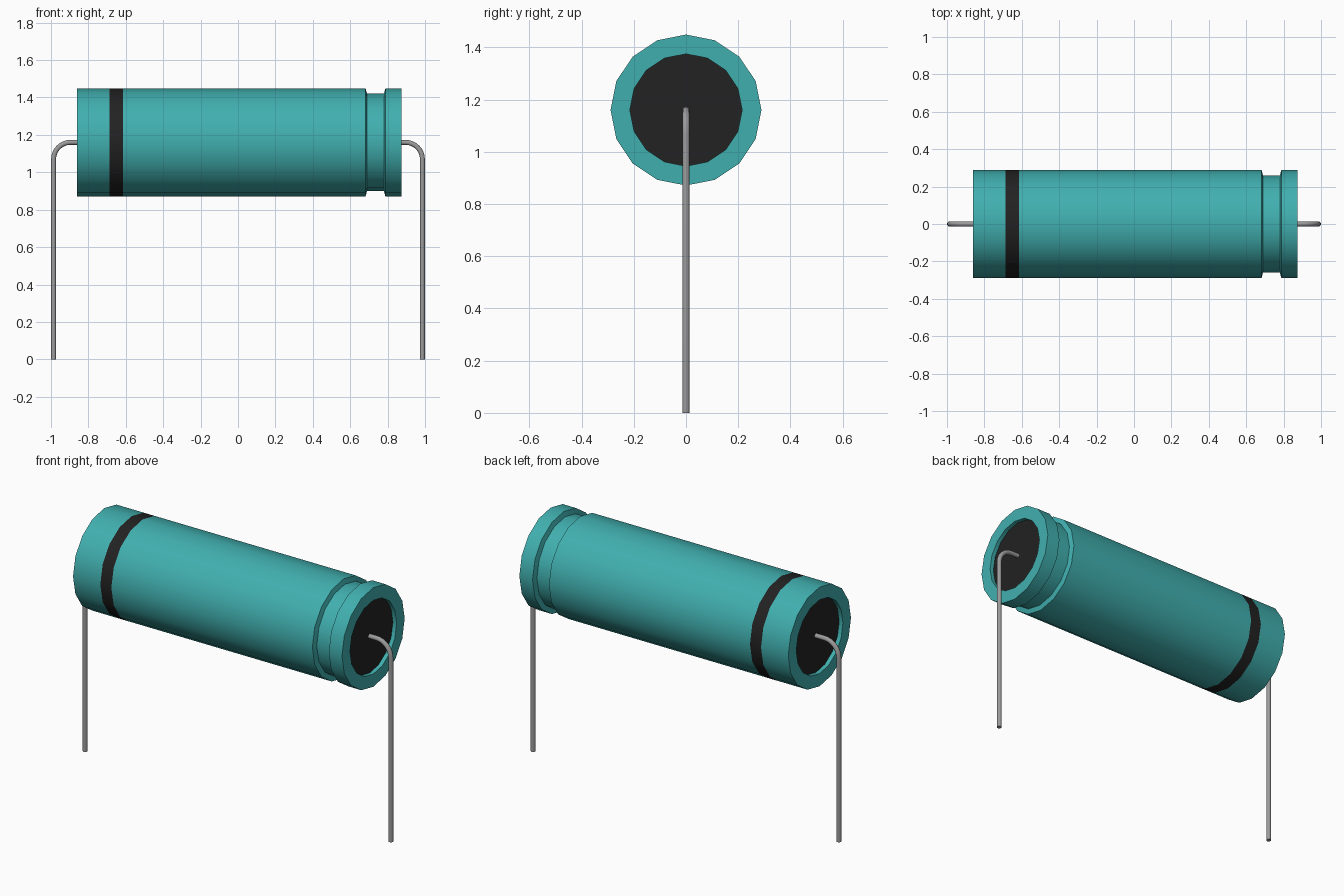
import bpy, bmesh, math
from mathutils import Vector

if "Cube" in bpy.data.objects:
    bpy.data.objects.remove(bpy.data.objects["Cube"], do_unlink=True)

AXIS_Z = 1.16    # height of the body axis
SIDES = 16


def material(name, rgb, rough=0.5):
    m = bpy.data.materials.new(name)
    m.use_nodes = True
    m.diffuse_color = (*rgb, 1)
    bsdf = m.node_tree.nodes["Principled BSDF"]
    bsdf.inputs["Base Color"].default_value = (*rgb, 1)
    bsdf.inputs["Roughness"].default_value = rough
    return m


teal = material("teal sleeve", (0.053, 0.43, 0.43))
black = material("black", (0.016, 0.016, 0.016))
steel = material("lead grey", (0.33, 0.33, 0.33))


def finish(name, bm, mats, angle=30):
    bmesh.ops.recalc_face_normals(bm, faces=bm.faces)
    me = bpy.data.meshes.new(name)
    bm.to_mesh(me)
    bm.free()
    ob = bpy.data.objects.new(name, me)
    bpy.context.collection.objects.link(ob)
    for m in mats:
        me.materials.append(m)
    bpy.ops.object.select_all(action="DESELECT")
    ob.select_set(True)
    bpy.context.view_layer.objects.active = ob
    bpy.ops.object.shade_smooth_by_angle(angle=math.radians(angle))
    return ob


def bridge(bm, a, b, mat=0):
    n = len(a)
    for i in range(n):
        j = (i + 1) % n
        bm.faces.new((a[i], a[j], b[j], b[i])).material_index = mat


def circle(bm, centre, u, v, r, n):
    return [bm.verts.new(centre + r * (math.cos(t) * u + math.sin(t) * v))
            for t in (2 * math.pi * i / n for i in range(n))]


X, Y, Z = Vector((1, 0, 0)), Vector((0, 1, 0)), Vector((0, 0, 1))

# Sleeve: (x, radius) profile turned about the long axis, with recessed ends
profile = [(-0.838, 0.215), (-0.862, 0.215), (-0.862, 0.289), (-0.686, 0.289),
           (-0.615, 0.289), (0.682, 0.289), (0.69, 0.26), (0.78, 0.26),
           (0.788, 0.289), (0.873, 0.289), (0.873, 0.215), (0.849, 0.215)]
STRIPE = 3       # profile segment that forms the polarity band
bm = bmesh.new()
rings = [circle(bm, Vector((x, 0, AXIS_Z)), Y, Z, r, SIDES) for x, r in profile]
for k in range(len(rings) - 1):
    bridge(bm, rings[k], rings[k + 1], 1 if k == STRIPE else 0)
finish("capacitor_sleeve", bm, [teal, black])

# Seals closing both recesses
for side, x in (("right", -0.838), ("left", 0.849)):
    bm = bmesh.new()
    bm.faces.new(circle(bm, Vector((x, 0, AXIS_Z)), Y, Z, 0.215, SIDES))
    ob = finish(side + "_end_seal", bm, [black])
    if ob.data.polygons[0].normal.x * x < 0:
        ob.data.flip_normals()

# Wire leads: a round section swept out, round the bend and down
BEND, WIRE, LEG_X = 0.09, 0.0138, 0.986
for side, s in (("right", -1), ("left", 1)):
    path = [(Vector((s * 0.82, 0, AXIS_Z)), 0.0)]
    for i in range(9):
        a = math.pi / 2 * i / 8
        path.append((Vector((s * (LEG_X - BEND + BEND * math.sin(a)), 0,
                             AXIS_Z - BEND + BEND * math.cos(a))), a))
    path.append((Vector((s * LEG_X, 0, 0)), math.pi / 2))
    bm = bmesh.new()
    rings = [circle(bm, p, Y, Vector((s * math.sin(a), 0, math.cos(a))), WIRE, 10)
             for p, a in path]
    for r0, r1 in zip(rings, rings[1:]):
        bridge(bm, r0, r1)
    bm.faces.new(rings[0])
    bm.faces.new(rings[-1])
    finish(side + "_wire_lead", bm, [steel], 40)
